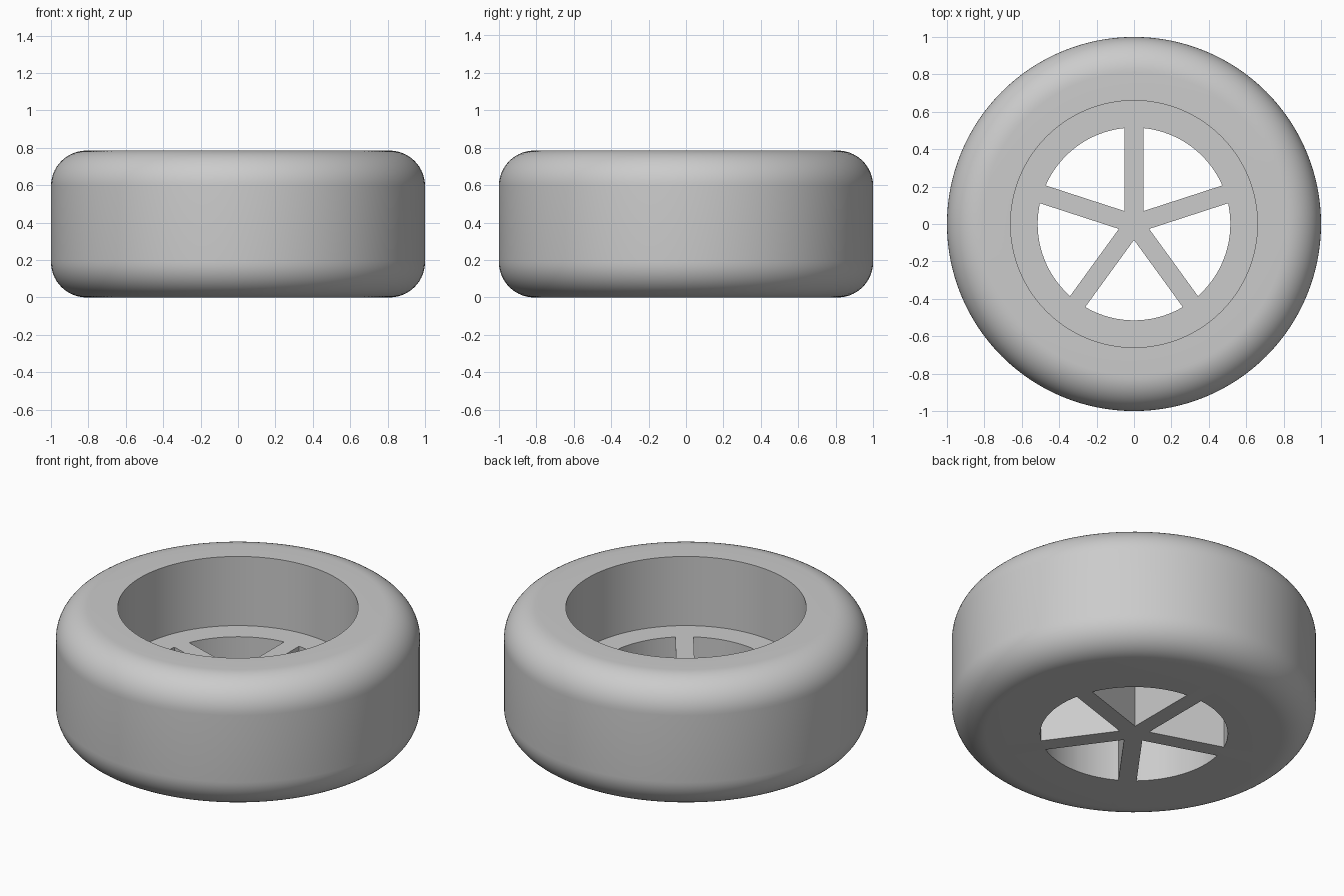
import bpy, bmesh
from math import sin, cos, pi, radians, asin

cube = bpy.data.objects.get("Cube")
if cube:
    bpy.data.objects.remove(cube, do_unlink=True)

HEIGHT, FLOOR = 0.785, 0.366          # overall height, top of the spoked disc
OUTER, BORE, HUB = 1.0, 0.66, 0.515   # tyre, recess and window radii
FILLET, SPOKE = 0.19, 0.1             # shoulder rounding, spoke width
STEPS = 128

grey = bpy.data.materials.new("light_grey")
grey.use_nodes = True
colour = (0.6, 0.6, 0.6, 1)
grey.diffuse_color = colour
grey.node_tree.nodes["Principled BSDF"].inputs["Base Color"].default_value = colour


def make_object(name, bm):
    bmesh.ops.recalc_face_normals(bm, faces=bm.faces)
    mesh = bpy.data.meshes.new(name)
    bm.to_mesh(mesh)
    bm.free()
    mesh.materials.append(grey)
    obj = bpy.data.objects.new(name, mesh)
    bpy.context.collection.objects.link(obj)
    return obj


def shoulder(z, start):
    """Quarter-circle rounding points, from the angle start."""
    r = OUTER - FILLET
    angles = [start + pi / 2 * i / 14 for i in range(15)]
    return [(r + FILLET * cos(a), z + FILLET * sin(a)) for a in angles]


# Wheel body: one turned profile with rounded shoulders and a deep recess
profile = [(0, 0)] + shoulder(FILLET, -pi / 2) + shoulder(HEIGHT - FILLET, 0)
profile += [(BORE, HEIGHT), (BORE, FLOOR), (0, FLOOR)]
bm = bmesh.new()
verts = [bm.verts.new((x, 0, z)) for x, z in profile]
edges = [bm.edges.new(pair) for pair in zip(verts, verts[1:])]
bmesh.ops.spin(bm, geom=verts + edges, cent=(0, 0, 0), axis=(0, 0, 1),
               angle=2 * pi, steps=STEPS)
bmesh.ops.remove_doubles(bm, verts=bm.verts, dist=1e-5)
wheel = make_object("wheel", bm)

# Window cutters: five sectors that leave parallel-sided spokes between them
bm = bmesh.new()
half = radians(36)
reach = half - asin(SPOKE / 2 / HUB)
apex = SPOKE / 2 / sin(half)
for k in range(5):
    mid = radians(90 + 36 + 72 * k)
    outline = [(apex * cos(mid), apex * sin(mid))]
    for i in range(25):
        a = mid - reach + 2 * reach * i / 24
        outline.append((HUB * cos(a), HUB * sin(a)))
    face = bm.faces.new([bm.verts.new((x, y, -0.1)) for x, y in outline])
    top = bmesh.ops.extrude_face_region(bm, geom=[face])["geom"]
    moved = [v for v in top if isinstance(v, bmesh.types.BMVert)]
    bmesh.ops.translate(bm, verts=moved, vec=(0, 0, FLOOR + 0.2))
cutter = make_object("window_cutter", bm)
cutter.hide_render = True

# Cut the windows and tidy the shading
cut = wheel.modifiers.new("windows", "BOOLEAN")
cut.operation = "DIFFERENCE"
cut.solver = "EXACT"
cut.object = cutter
bpy.ops.object.select_all(action="DESELECT")
wheel.select_set(True)
bpy.context.view_layer.objects.active = wheel
bpy.ops.object.modifier_apply(modifier=cut.name)
bpy.data.objects.remove(cutter, do_unlink=True)
bpy.ops.object.shade_smooth_by_angle(angle=radians(30))
